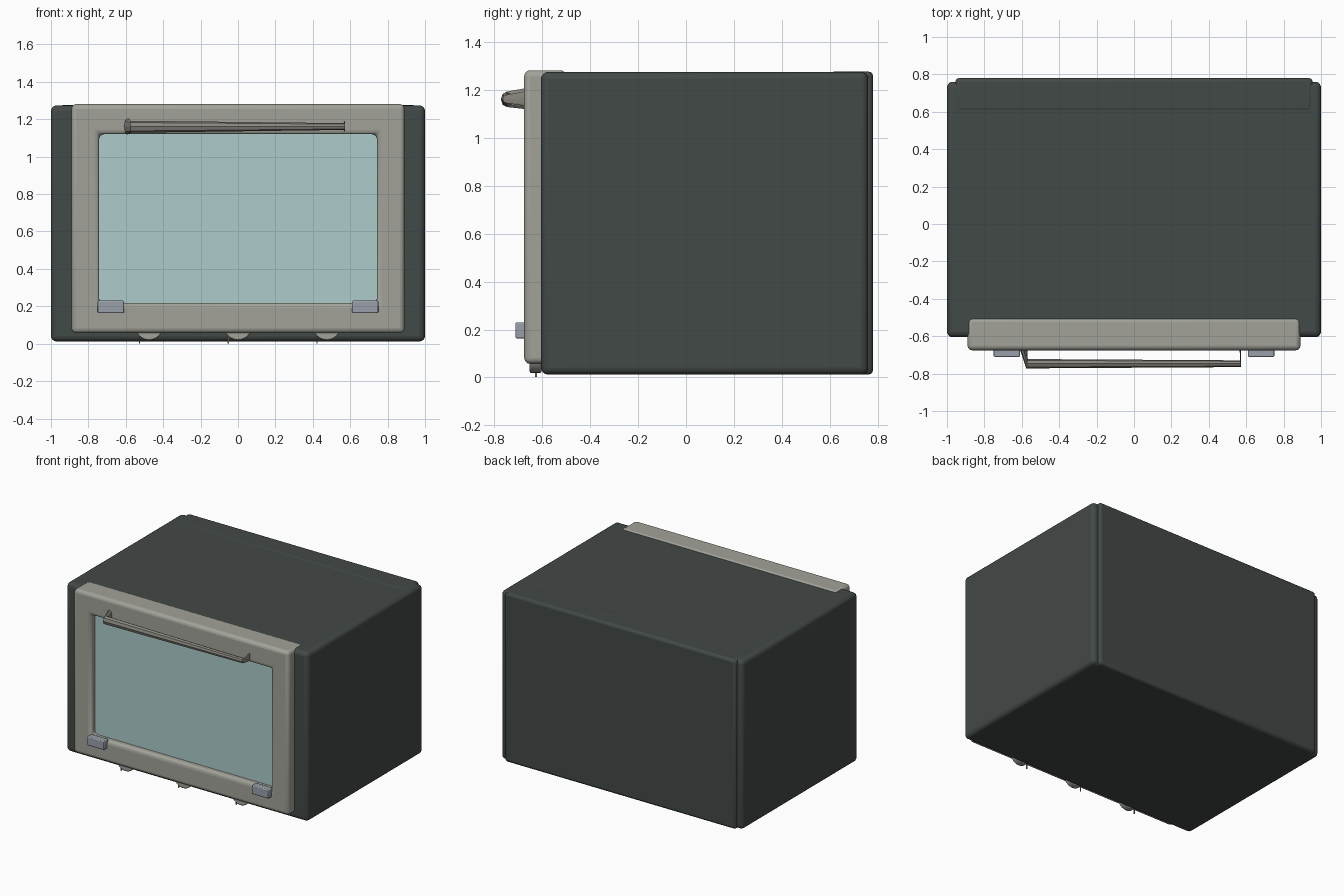
import bpy, bmesh, math
from mathutils import Matrix

if "Cube" in bpy.data.objects:
    bpy.data.objects.remove(bpy.data.objects["Cube"])


def material(name, rgb):
    m = bpy.data.materials.new(name)
    m.diffuse_color = (*rgb, 1)
    m.use_nodes = True
    m.node_tree.nodes["Principled BSDF"].inputs["Base Color"].default_value = m.diffuse_color
    return m


DARK = material("dark_enamel", (0.055, 0.067, 0.063))
TRIM = material("trim", (0.36, 0.365, 0.32))
GLASS = material("glass", (0.42, 0.6, 0.6))
HINGE = material("hinge_metal", (0.32, 0.35, 0.40))
ROD = material("handle_metal", (0.25, 0.24, 0.21))


def finish(bm, name, mat, bevel=0, segments=3):
    bmesh.ops.recalc_face_normals(bm, faces=bm.faces[:])
    mesh = bpy.data.meshes.new(name)
    bm.to_mesh(mesh)
    bm.free()
    mesh.materials.append(mat)
    ob = bpy.data.objects.new(name, mesh)
    bpy.context.collection.objects.link(ob)
    if bevel:
        mod = ob.modifiers.new("Bevel", 'BEVEL')
        mod.width, mod.segments = bevel, segments
        bpy.ops.object.select_all(action='DESELECT')
        ob.select_set(True)
        bpy.context.view_layer.objects.active = ob
        bpy.ops.object.shade_smooth_by_angle(angle=math.radians(35))
    return ob


def box(name, x, y, z, mat, bevel=0, segments=3):
    bm = bmesh.new()
    bmesh.ops.create_cube(bm, size=1)
    for v in bm.verts:
        for i, (a, b) in enumerate((x, y, z)):
            v.co[i] = a if v.co[i] < 0 else b
    return finish(bm, name, mat, bevel, segments)


# Oven casing and rear panel
box("casing", (-1, 1), (-0.605, 0.76), (0.012, 1.274), DARK, 0.03, 4)
box("back_panel", (-0.955, 0.955), (0.6, 0.78), (0.012, 1.276), DARK, 0.02)

# Door frame: a rectangular ring with rounded edges
bm = bmesh.new()
rings = []
for x0, x1, z0, z1 in ((-0.89, 0.89, 0.057, 1.281), (-0.743, 0.743, 0.218, 1.12)):
    for y in (-0.675, -0.5):
        rings.append([bm.verts.new((x, y, z)) for x, z in ((x0, z0), (x1, z0), (x1, z1), (x0, z1))])
outer_f, outer_b, inner_f, inner_b = rings
for a, b in ((outer_f, outer_b), (inner_f, inner_b), (outer_f, inner_f), (outer_b, inner_b)):
    for i in range(4):
        j = (i + 1) % 4
        bm.faces.new((a[i], a[j], b[j], b[i]))
finish(bm, "door_frame", TRIM, 0.025, 4)

# Door window, set back in the frame
box("door_glass", (-0.76, 0.76), (-0.625, -0.595), (0.2, 1.14), GLASS)

# Hinges at the lower door corners
for side in (-1, 1):
    xs = sorted((side * 0.61, side * 0.75))
    box("hinge", xs, (-0.711, -0.66), (0.163, 0.23), HINGE, 0.006, 2)

# Control knobs peeking out below the door, each with a small pointer
for x in (-0.475, 0, 0.475):
    bm = bmesh.new()
    bmesh.ops.create_cone(bm, cap_ends=True, segments=24, radius1=0.075, radius2=0.075, depth=0.05,
                          matrix=Matrix.Translation((x, -0.627, 0.094)) @ Matrix.Rotation(math.pi / 2, 4, 'X'))
    finish(bm, "knob", TRIM, 0.006, 2)
    box("knob_pointer", (x - 0.055, x - 0.049), (-0.63, -0.622), (0.002, 0.06), ROD)

# Handle: a tapered eight-sided tube bent forward at both ends
bm = bmesh.new()
# each section: centre, half-width vector in the horizontal plane, half height
sections = [((-0.592, -0.66, 1.163), (-0.022, 0), 0.045),
            ((-0.572, -0.747, 1.16), (-0.004, -0.025), 0.032),
            ((0.569, -0.747, 1.161), (0.003, -0.018), 0.018),
            ((0.569, -0.66, 1.163), (0.004, 0), 0.032)]
loops = []
for c, (ux, uy), h in sections:
    loop = []
    for i in range(8):
        a = math.tau * i / 8
        loop.append(bm.verts.new((c[0] + ux * math.cos(a), c[1] + uy * math.cos(a), c[2] + h * math.sin(a))))
    loops.append(loop)
for a, b in zip(loops, loops[1:]):
    for i in range(8):
        j = (i + 1) % 8
        bm.faces.new((a[i], a[j], b[j], b[i]))
bm.faces.new(loops[0])
bm.faces.new(loops[-1])
finish(bm, "handle", ROD)
